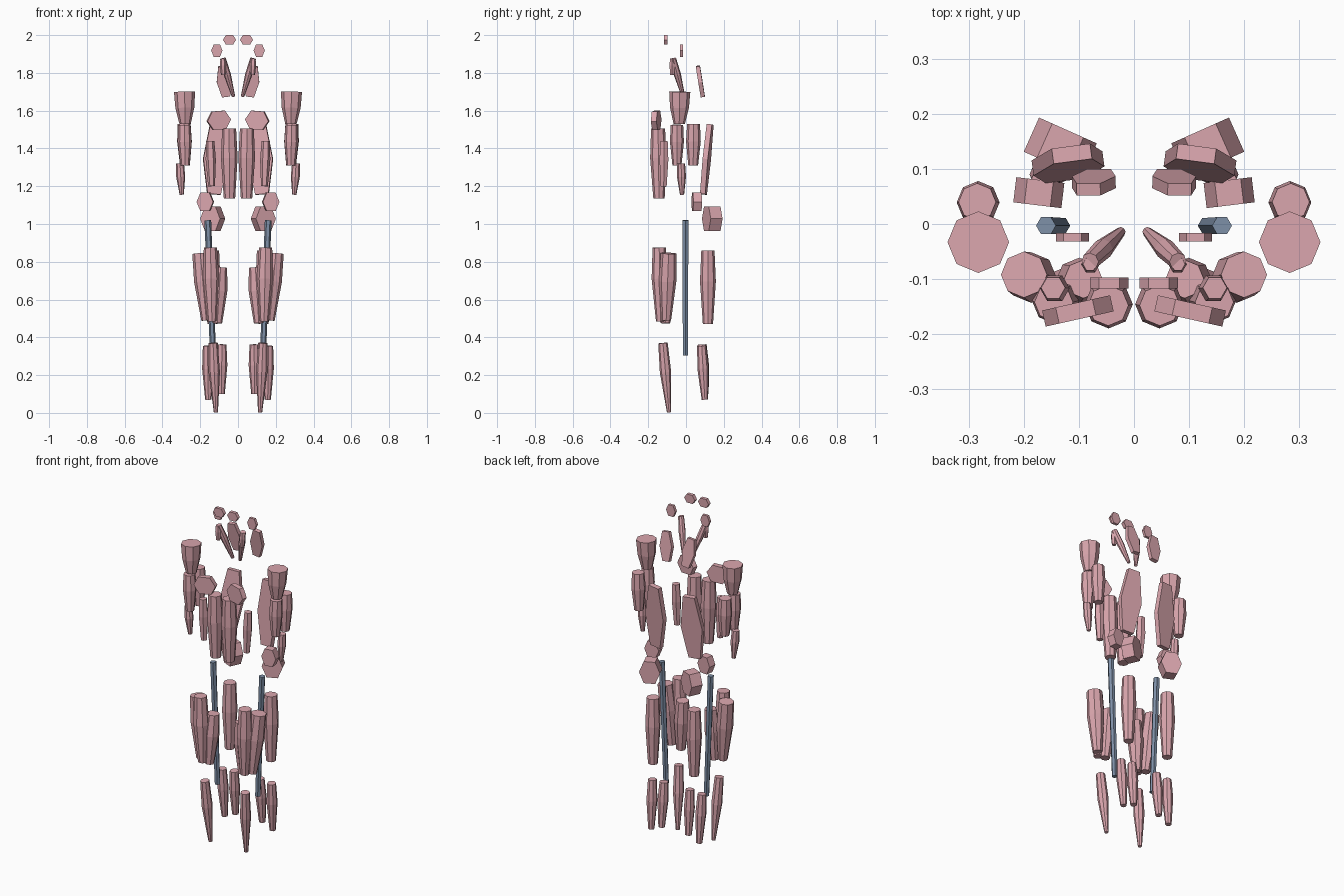
import bpy, bmesh
from math import cos, sin, pi
from mathutils import Vector, Euler

if "Cube" in bpy.data.objects:
    bpy.data.objects.remove(bpy.data.objects["Cube"])


def material(name, color):
    m = bpy.data.materials.new(name)
    m.diffuse_color = color
    m.use_nodes = True
    m.node_tree.nodes["Principled BSDF"].inputs["Base Color"].default_value = m.diffuse_color
    return m


MUSCLE = material("muscle_red", (0.70, 0.38, 0.42, 1))
BONE = material("rod_blue", (0.21, 0.28, 0.39, 1))


def finish(name, bm, mat):
    """Make the right-hand part an object and mirror it to the left."""
    bmesh.ops.recalc_face_normals(bm, faces=bm.faces[:])
    mesh = bpy.data.meshes.new(name)
    bm.to_mesh(mesh)
    bm.free()
    mesh.materials.append(mat)
    ob = bpy.data.objects.new(name, mesh)
    bpy.context.collection.objects.link(ob)
    mod = ob.modifiers.new("mirror", "MIRROR")
    mod.use_mirror_merge = False
    mod.use_clip = False


def skin(bm, rings):
    """Join rings of points with quads and cap both ends."""
    loops = [[bm.verts.new(p) for p in ring] for ring in rings]
    n = len(loops[0])
    for a, b in zip(loops, loops[1:]):
        for i in range(n):
            bm.faces.new((a[i], a[(i + 1) % n], b[(i + 1) % n], b[i]))
    bm.faces.new(loops[0])
    bm.faces.new(loops[-1])


def spindle(name, top, bottom, radii, mid=0.42, sides=8, mat=MUSCLE):
    """Faceted muscle belly between two points; radii at top, belly, bottom."""
    top, bottom = Vector(top), Vector(bottom)
    q = Vector((0, 0, 1)).rotation_difference(top - bottom)
    rings = []
    for t, r in zip((0, mid, 1), radii):
        c = top.lerp(bottom, t)
        rings.append([c + q @ Vector((r * cos(2 * pi * i / sides), r * sin(2 * pi * i / sides), 0))
                      for i in range(sides)])
    bm = bmesh.new()
    skin(bm, rings)
    finish(name, bm, mat)


def slab(name, center, size, tilt=0, roll=0, yaw=0):
    """Flat hexagonal plate; size is width, thickness, height."""
    w, t, h = size
    rot = Euler((tilt, roll, yaw)).to_matrix()
    hexagon = [(.5, 0), (.27, .5), (-.27, .5), (-.5, 0), (-.27, -.5), (.27, -.5)]
    rings = [[Vector(center) + rot @ Vector((x * w, y, z * h)) for x, z in hexagon]
             for y in (-t / 2, t / 2)]
    bm = bmesh.new()
    skin(bm, rings)
    finish(name, bm, MUSCLE)


# head and neck
slab("forehead_plate", (.045, -.107, 1.975), (.07, .02, .05))
slab("temple_plate", (.112, -.024, 1.918), (.06, .016, .066))
spindle("jaw_muscle", (.08, -.073, 1.875), (.078, -.073, 1.79), (.013, .017, .012), sides=6)
spindle("front_neck_muscle", (.08, -.068, 1.875), (.024, -.014, 1.675), (.016, .019, .009))
slab("back_neck_plate", (.073, .076, 1.755), (.08, .022, .165), tilt=.16, roll=.12)

# torso
slab("chest_plate", (.102, -.158, 1.549), (.127, .03, .098), roll=.08, yaw=-.22)
spindle("belly_muscle", (.047, -.148, 1.505), (.045, -.143, 1.135), (.037, .044, .03))
spindle("side_belly_muscle", (.147, -.116, 1.44), (.14, -.118, 1.2), (.022, .027, .018), sides=6)
slab("back_plate", (.12, .11, 1.342), (.13, .028, .372), tilt=-.09, roll=-.05, yaw=-.13)

# arms
spindle("shoulder_muscle", (.283, -.033, 1.7), (.28, -.036, 1.53), (.056, .05, .03), mid=.5)
spindle("front_upper_arm", (.284, -.048, 1.525), (.28, -.048, 1.31), (.033, .037, .024))
spindle("rear_upper_arm", (.285, .04, 1.53), (.281, .038, 1.31), (.034, .039, .026))
spindle("forearm", (.307, -.026, 1.32), (.298, -.021, 1.155), (.021, .024, .011))

# hips
slab("upper_hip_plate", (.173, .057, 1.117), (.088, .046, .098), yaw=.12)
slab("seat_plate", (.134, .139, 1.028), (.115, .068, .128), yaw=.42)

# thighs
spindle("front_thigh", (.146, -.142, .875), (.138, -.135, .485), (.035, .043, .024))
spindle("outer_thigh", (.2, -.092, .845), (.168, -.105, .49), (.042, .046, .026))
spindle("inner_thigh", (.092, -.1, .77), (.11, -.11, .475), (.035, .043, .026))
spindle("rear_thigh", (.135, .116, .86), (.135, .116, .47), (.035, .042, .027))

# lower legs
spindle("shin_muscle", (.132, -.122, .37), (.117, -.09, .003), (.025, .03, .011))
spindle("outer_calf", (.162, .083, .355), (.157, .1, .07), (.024, .03, .017))
spindle("inner_calf", (.085, .085, .362), (.088, .102, .1), (.024, .03, .018))

# leg rods
spindle("leg_rod", (.16, -.003, 1.02), (.132, -.003, .305), (.018, .017, .016), sides=6, mat=BONE)
